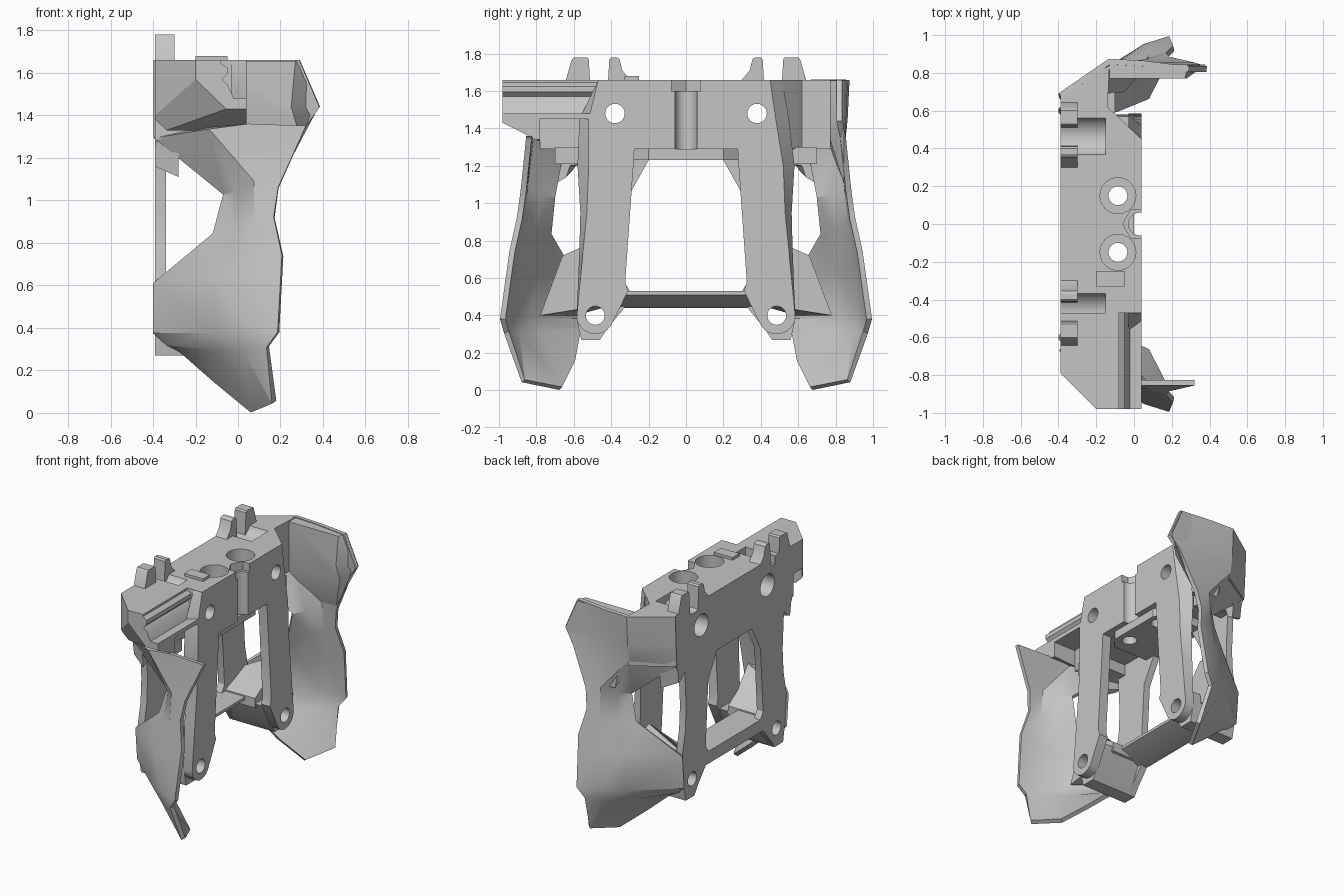
import bpy, bmesh, math

cube = bpy.data.objects.get("Cube")
if cube:
    bpy.data.objects.remove(cube)

grey = bpy.data.materials.new("plain grey")
grey.use_nodes = True
grey.diffuse_color = (0.56, 0.56, 0.56, 1)
grey.node_tree.nodes["Principled BSDF"].inputs["Base Color"].default_value = grey.diffuse_color


def smooth(ob, angle=30):
    bpy.ops.object.select_all(action="DESELECT")
    ob.select_set(True)
    bpy.context.view_layer.objects.active = ob
    bpy.ops.object.shade_smooth_by_angle(angle=math.radians(angle))


def finish(name, bm):
    bmesh.ops.recalc_face_normals(bm, faces=bm.faces)
    mesh = bpy.data.meshes.new(name)
    bm.to_mesh(mesh)
    bm.free()
    mesh.materials.append(grey)
    ob = bpy.data.objects.new(name, mesh)
    bpy.context.collection.objects.link(ob)
    smooth(ob)
    return ob


def place(axis, u, v, w):
    return {"x": (w, u, v), "y": (u, w, v), "z": (u, v, w)}[axis]


def prism(name, axis, low, high, pts, far=None, side=1, cuts=()):
    """Profile swept along an axis; far gives a different end profile."""
    bm = bmesh.new()
    ends = []
    for w, outline in ((low, pts), (high, far or pts)):
        verts = []
        for u, v in outline:
            x, y, z = place(axis, u, v, w)
            verts.append(bm.verts.new((x, y * side, z)))
        ends.append(verts)
        bm.faces.new(verts)
    a, b = ends
    for i in range(len(a)):
        j = (i + 1) % len(a)
        bm.faces.new((a[i], a[j], b[j], b[i]))
    for point, normal in cuts:
        geom = bm.verts[:] + bm.edges[:] + bm.faces[:]
        res = bmesh.ops.bisect_plane(bm, geom=geom, plane_co=point, plane_no=normal, clear_outer=True)
        rim = [e for e in res["geom_cut"] if isinstance(e, bmesh.types.BMEdge)]
        if rim:
            bmesh.ops.contextual_create(bm, geom=rim)
    return finish(name, bm)


def arc(u, v, r, n, start, stop):
    angles = [math.radians(start + (stop - start) * i / (n - 1)) for i in range(n)]
    return [(u + r * math.cos(t), v + r * math.sin(t)) for t in angles]


def hole(axis, low, high, u, v, r, n=24):
    return prism("cutter", axis, low, high, arc(u, v, r, n + 1, 0, 360)[:-1])


def carve(ob, cutters):
    for c in cutters:
        c.hide_render = True
        bpy.context.view_layer.objects.active = ob
        m = ob.modifiers.new("cut", "BOOLEAN")
        m.object = c
        m.solver = "EXACT"
        bpy.ops.object.modifier_apply(modifier=m.name)
        bpy.data.objects.remove(c)
    smooth(ob)


BACK, FRONT = -0.39, 0.04

# Top beam with bolt wells, centre slot, cross holes and cradles
beam = prism("top_beam", "z", 1.29, 1.66,
             [(FRONT, 0.45), (-0.14, 0.62), (-0.13, 0.84), (BACK, 0.68),
              (BACK, -0.68), (-0.14, -0.78), (-0.1, -0.47), (FRONT, -0.47)])
cutters = [hole("z", 1.2, 1.7, 0.03, 0, 0.06), hole("z", 1.6, 1.7, 0.03, 0, 0.09, 6)]
for s in (-1, 1):
    cutters += [
        hole("z", 1.2, 1.7, -0.085, s * 0.15, 0.05),
        hole("z", 1.55, 1.7, -0.085, s * 0.15, 0.095),
        hole("x", -0.5, 0.1, s * 0.38, 1.48, 0.052),
        hole("x", -0.5, -0.25, s * 0.38, 1.48, 0.08),
        hole("x", -0.5, -0.15, s * 0.465, 1.71, 0.11),
    ]
carve(beam, cutters)

# Ledge under the beam
ledge = prism("beam_ledge", "z", 1.23, 1.29,
              [(BACK, -0.28), (-0.06, -0.28), (0.0, -0.2), (0.0, 0.2), (-0.06, 0.28), (BACK, 0.28)])
carve(ledge, [hole("z", 1.1, 1.4, -0.085, s * 0.15, 0.05) for s in (-1, 1)])

prism("top_key", "z", 1.65, 1.68, [(-0.2, -0.33), (-0.05, -0.33), (-0.05, -0.25), (-0.2, -0.25)])

# Lower cross strut
prism("lower_strut", "y", -0.42, 0.42,
      [(BACK, 0.44), (-0.36, 0.44), (-0.18, 0.51), (-0.18, 0.53), (BACK, 0.53)])

# Outer leg edge per side: front and back, at the top and at the rail height
edges = ((-1, "right", 0.47, 0.47, 0.52, 0.57), (1, "left", 0.45, 0.515, 0.48, 0.55))
for s, word, top, back_top, mid, back_mid in edges:
    # Thin back plate upright with its window edge
    plate = prism(word + "_back_upright", "x", BACK, -0.34,
                  [(0.2, 1.29), (0.2, 1.23), (0.3, 1.05), (0.33, 0.58), (0.3, 0.53), (0.33, 0.44),
                   (0.42, 0.33), (0.46, 0.27), (0.56, 0.27), (0.58, 0.38), (0.6, 0.61),
                   (0.565, 0.78), (0.555, 0.95), (0.57, 1.21), (0.63, 1.2), (0.67, 1.29)], side=s)
    # Front leg: a thin plate with a rounded foot and slanted outer edge
    foot = arc(0.485, 0.4, 0.1, 10, 215, 355)
    inner = [(0.27, 1.4), (0.28, 1.22), (0.325, 0.58), (0.31, 0.53)]
    leg = prism(word + "_front_leg", "x", -0.03, FRONT,
                inner + foot + [(0.57, 0.75), (0.565, 0.95), (0.58, 1.2), (back_mid, 1.45), (back_top, 1.655), (0.4, 1.655)],
                inner + foot + [(0.55, 0.75), (0.53, 0.95), (0.52, 1.2), (mid, 1.45), (top, 1.655), (0.4, 1.655)], side=s)
    carve(leg, [hole("x", -0.5, 0.1, s * 0.38, 1.48, 0.052)])
    # Corner block tying leg foot to back plate
    corner = prism(word + "_foot_block", "x", -0.345, -0.025,
                   [(0.34, 0.5), (0.42, 0.33), (0.46, 0.27), (0.56, 0.27), (0.58, 0.36), (0.57, 0.5)], side=s)
    for part in (plate, leg, corner):
        carve(part, [hole("x", -0.5, 0.1, s * 0.485, 0.4, 0.05)])
    # Sloping pocket floor between upright, foot and shell
    prism(word + "_pocket_floor", "x", -0.345, -0.1,
          [(0.34, 0.47), (0.34, 0.54), (0.45, 0.58), (0.57, 0.63), (0.62, 0.62), (0.59, 0.4)],
          [(0.34, 0.47), (0.34, 0.54), (0.45, 0.61), (0.57, 0.76), (0.66, 0.72), (0.78, 0.4)], side=s)
    # Shoulder filler below the beam end, with a drooping bracket
    prism(word + "_shoulder", "z", 1.21, 1.3,
          [(BACK, 0.5), (-0.1, 0.5), (-0.1, 0.7), (-0.3, 0.66), (BACK, 0.63)], side=s)
    prism(word + "_shoulder_bracket", "x", BACK, -0.28,
          [(0.55, 1.3), (0.56, 1.21), (0.59, 1.2), (0.61, 1.17), (0.64, 1.16), (0.66, 1.3)],
          [(0.55, 1.3), (0.56, 1.21), (0.62, 1.2), (0.64, 1.14), (0.69, 1.11), (0.71, 1.3)], side=s)
    # Twin hooks above each cradle
    prism(word + "_inner_hook", "x", BACK, -0.3,
          [(0.29, 1.65), (0.34, 1.71), (0.355, 1.77), (0.37, 1.78), (0.4, 1.78), (0.41, 1.77), (0.42, 1.6)], side=s)
    prism(word + "_outer_hook", "x", BACK, -0.3,
          [(0.51, 1.6), (0.52, 1.77), (0.53, 1.78), (0.6, 1.78), (0.61, 1.77), (0.645, 1.65)], side=s)

# Stepped rail block on the right shoulder, with a skirt under its nose
nose = [((BACK, -0.79, 0), (-1, -1, 0)), ((BACK, -0.79, 1.4), (-0.27, -0.52, -0.28)),
        ((0, -0.98, 1.43), (0, -0.45, -0.9))]
prism("rail_block", "y", -0.98, -0.47,
      [(BACK, 1.66), (-0.08, 1.66), (-0.08, 1.645), (-0.05, 1.625), (-0.05, 1.595), (-0.075, 1.57),
       (-0.05, 1.545), (-0.02, 1.48), (FRONT, 1.48), (FRONT, 1.45), (BACK, 1.45)], cuts=nose)
prism("rail_skirt", "y", -0.98, -0.78,
      [(BACK, 1.46), (FRONT, 1.46), (FRONT, 1.34), (BACK, 1.31)], cuts=nose)

# Bevelled thickening inside the left shell's upper wing
prism("left_wing_pad", "y", 0.77, 0.845,
      [(-0.13, 1.3), (-0.13, 1.655), (0.27, 1.655), (0.25, 1.44), (0.28, 1.34)],
      [(-0.02, 1.1), (-0.13, 1.655), (0.285, 1.655), (0.38, 1.44), (0.2, 1.1)])

# Sculpted side shells, as rows of four points from back edge to front edge
upper = [
    [(-0.39, 0.68, 1.66), (-0.13, 0.86, 1.66), (0.05, 0.85, 1.66), (0.29, 0.82, 1.66)],
    [(-0.39, 0.67, 1.45), (-0.13, 0.85, 1.45), (0.1, 0.84, 1.44), (0.385, 0.82, 1.44)],
]
lower = [
    [(-0.39, 0.66, 1.3), (-0.13, 0.83, 1.34), (0.05, 0.84, 1.36), (0.32, 0.84, 1.35)],
    [(-0.06, 0.71, 1.03), (0, 0.78, 1.04), (0.08, 0.86, 1.09), (0.19, 0.87, 1.06)],
    [(-0.11, 0.73, 0.84), (0, 0.82, 0.86), (0.08, 0.88, 0.88), (0.17, 0.89, 0.92)],
    [(-0.39, 0.6, 0.61), (-0.1, 0.82, 0.64), (0.07, 0.91, 0.66), (0.21, 0.93, 0.74)],
    [(-0.39, 0.58, 0.38), (-0.1, 0.84, 0.38), (0.06, 0.94, 0.4), (0.19, 0.98, 0.38)],
    [(-0.33, 0.57, 0.33), (-0.1, 0.78, 0.3), (0.03, 0.9, 0.3), (0.14, 0.96, 0.31)],
    [(-0.27, 0.57, 0.3), (-0.1, 0.6, 0.15), (0.07, 0.67, 0.01), (0.17, 0.87, 0.05)],
]


def shell(name, rows, side):
    bm = bmesh.new()
    grid = [[bm.verts.new((x, y * side, z)) for x, y, z in row] for row in rows]
    for r, s in zip(grid, grid[1:]):
        for i in range(len(r) - 1):
            bm.faces.new((r[i], r[i + 1], s[i + 1], s[i]))
    bmesh.ops.triangulate(bm, faces=bm.faces)
    ob = finish(name, bm)
    m = ob.modifiers.new("thickness", "SOLIDIFY")
    m.thickness = 0.03
    m.offset = 0
    bpy.ops.object.modifier_apply(modifier=m.name)
    smooth(ob, 28)


shell("left_side_shell", upper + lower, 1)
shell("right_side_shell", lower, -1)
